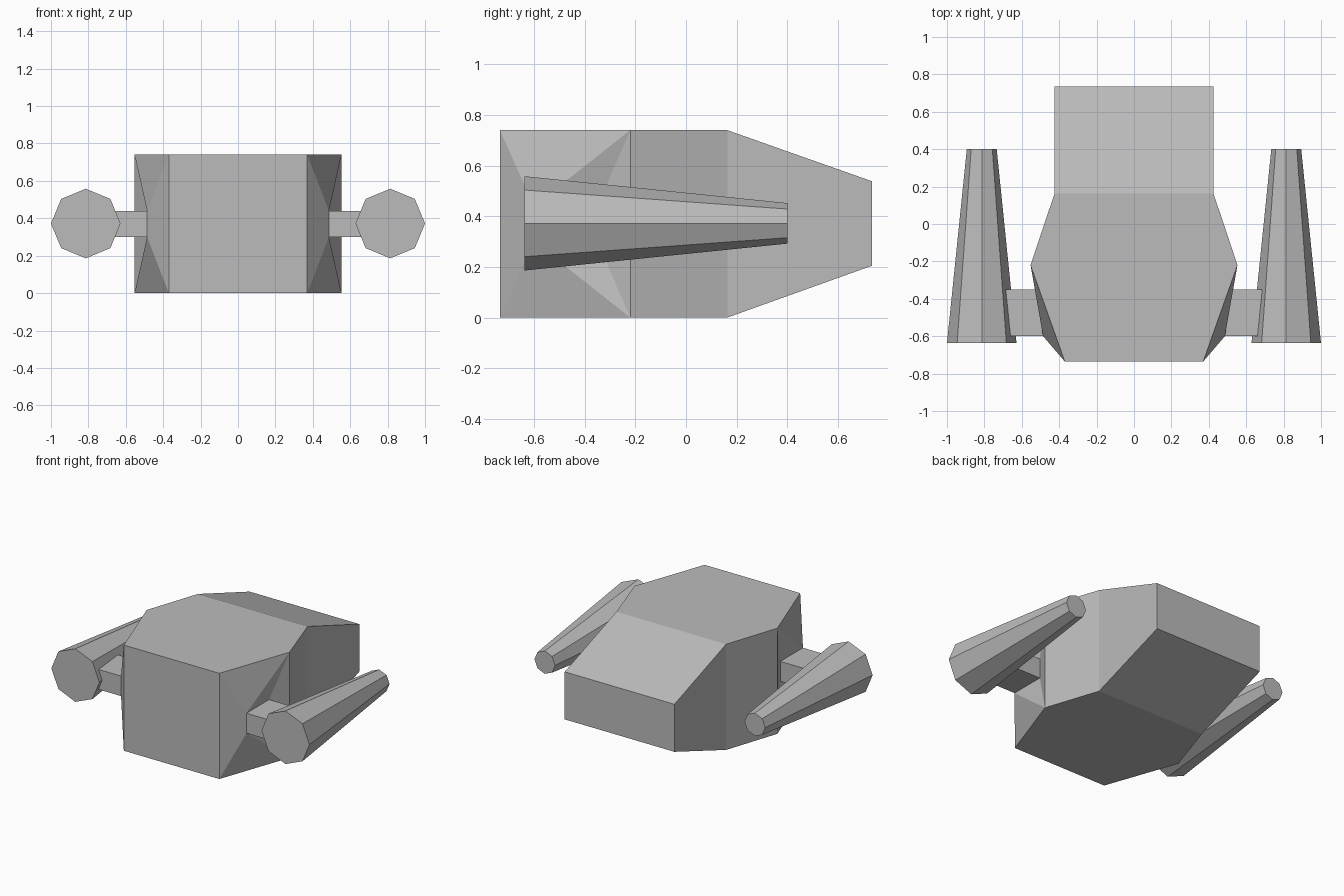
import bpy, bmesh, math

if "Cube" in bpy.data.objects:
    bpy.data.objects.remove(bpy.data.objects["Cube"])

grey = bpy.data.materials.new("plain grey")
grey.diffuse_color = (0.5, 0.5, 0.5, 1)
grey.use_nodes = True
grey.node_tree.nodes["Principled BSDF"].inputs["Base Color"].default_value = grey.diffuse_color


def finish(name, bm):
    bmesh.ops.recalc_face_normals(bm, faces=bm.faces)
    mesh = bpy.data.meshes.new(name)
    bm.to_mesh(mesh)
    bm.free()
    mesh.materials.append(grey)
    obj = bpy.data.objects.new(name, mesh)
    bpy.context.collection.objects.link(obj)
    return obj


# Hull: cross-sections along y as (y, half width, bottom, top)
sections = [(-0.735, 0.37, 0, 0.74), (-0.22, 0.553, 0, 0.74),
            (0.163, 0.425, 0, 0.74), (0.735, 0.425, 0.205, 0.538)]
bm = bmesh.new()
# ring order: left bottom, right bottom, right top, left top
rings = [[bm.verts.new((sx * w, y, z))
          for sx, z in ((-1, lo), (1, lo), (1, hi), (-1, hi))]
         for y, w, lo, hi in sections]
bm.faces.new(rings[0])
bm.faces.new(rings[-1])
for n, (a, b) in enumerate(zip(rings, rings[1:])):
    for i in range(4):
        if n == 0 and i in (1, 3):
            continue  # the front cheeks carry the mounts
        j = (i + 1) % 4
        bm.faces.new((a[i], a[j], b[j], b[i]))

# Cheeks flow into a small rectangle, which extends outwards as the pod mount
Y0, Y1, Z0, Z1 = -0.6, -0.35, 0.30, 0.44
for s, bot, top in ((1, 1, 2), (-1, 0, 3)):
    outer = [rings[0][bot], rings[1][bot], rings[1][top], rings[0][top]]
    root, tip = [[bm.verts.new((s * x, y, z)) for y, z in
                  ((Y0, Z0), (Y1, Z0), (Y1, Z1), (Y0, Z1))]
                 for x in (0.486, 0.72)]
    for i in range(4):
        j = (i + 1) % 4
        bm.faces.new((root[i], root[j], tip[j], tip[i]))
        if i % 2:   # front and rear cheek facets
            bm.faces.new((outer[i], outer[j], root[j], root[i]))
        else:       # upper and lower facets fold from wide corner to mount front
            back, front = (1, 0) if i == 0 else (2, 3)
            bm.faces.new((outer[front], outer[back], root[front]))
            bm.faces.new((outer[back], root[back], root[front]))
    bm.faces.new(tip)
finish("hull_with_mounts", bm)

# Tapered eight-sided side pods
for s, side in ((1, "right"), (-1, "left")):
    bm = bmesh.new()
    ends = [[bm.verts.new((s * 0.814 + r * math.cos(k * math.pi / 4), y,
                           0.372 + r * math.sin(k * math.pi / 4)))
             for k in range(8)]
            for y, r in ((-0.637, 0.186), (0.4, 0.08))]
    for ring in ends:
        bm.faces.new(ring)
    for k in range(8):
        m = (k + 1) % 8
        bm.faces.new((ends[0][k], ends[0][m], ends[1][m], ends[1][k]))
    finish(side + "_pod", bm)
